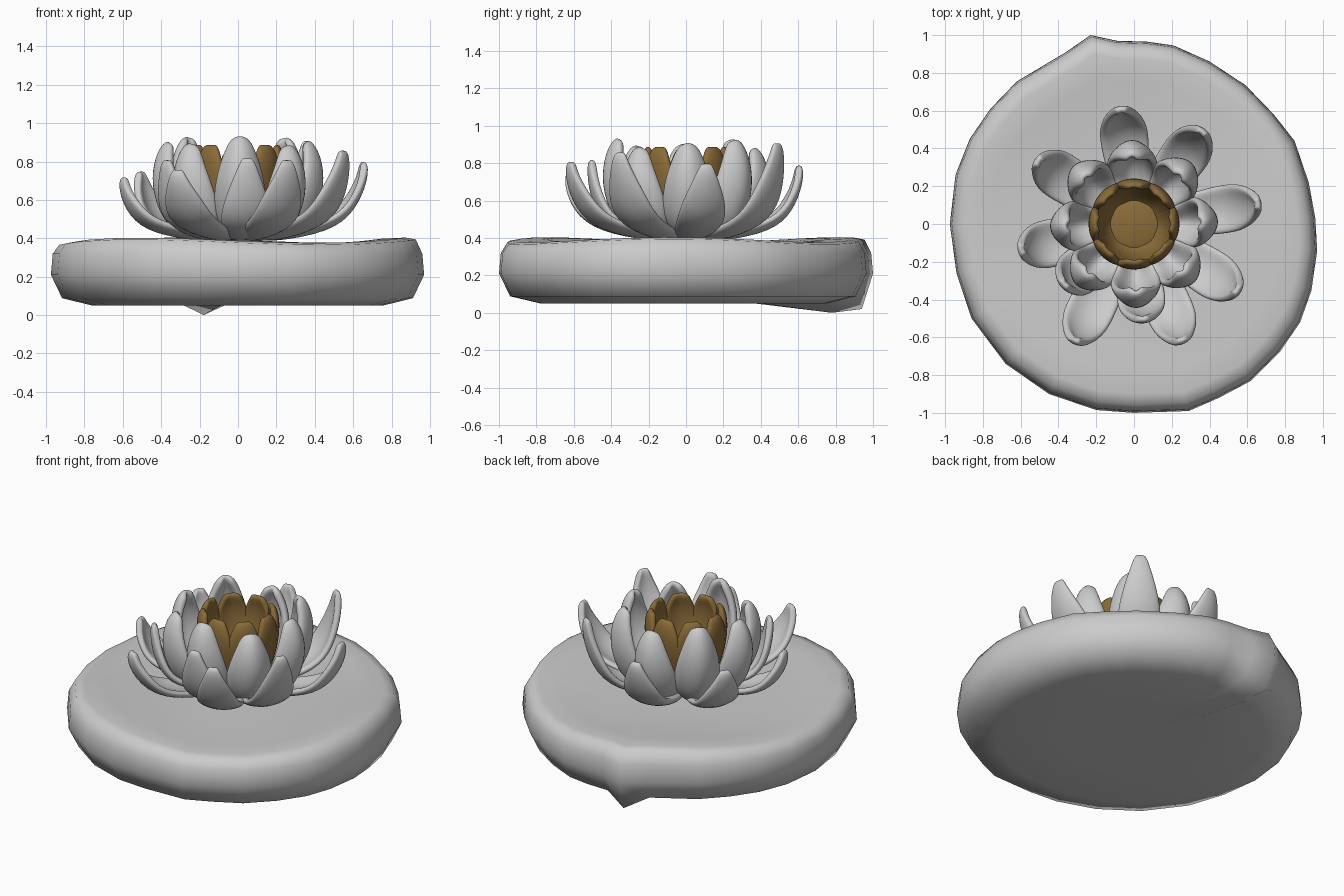
import bpy, bmesh, math
from mathutils import Vector

if "Cube" in bpy.data.objects:
    bpy.data.objects.remove(bpy.data.objects["Cube"])

brown = bpy.data.materials.new("brown")
brown.diffuse_color = (0.26, 0.15, 0.04, 1)
brown.use_nodes = True
brown.node_tree.nodes["Principled BSDF"].inputs["Base Color"].default_value = brown.diffuse_color


def make_object(name, bm, mat=None):
    bmesh.ops.recalc_face_normals(bm, faces=bm.faces)
    for f in bm.faces:
        f.smooth = True
    me = bpy.data.meshes.new(name)
    bm.to_mesh(me)
    bm.free()
    ob = bpy.data.objects.new(name, me)
    bpy.context.collection.objects.link(ob)
    if mat:
        me.materials.append(mat)
    return ob


# Lily pad: hand-shaped outline lofted through rim rings
outline = [(-.23, 1), (-.09, .97), (.07, .965), (.21, .945), (.4, .86), (.59, .735),
           (.74, .58), (.85, .44), (.925, .22), (.96, .03), (.97, -.14), (.94, -.35),
           (.88, -.52), (.77, -.68), (.62, -.83), (.45, -.92), (.29, -.99), (0, -1),
           (-.2, -.985), (-.45, -.9), (-.68, -.74), (-.86, -.5), (-.94, -.26),
           (-.975, 0), (-.945, .26), (-.87, .45), (-.76, .61), (-.62, .755), (-.36, .91)]
rings = [(.4, .05), (.78, .05), (.94, .088), (1, .21), (.99, .32), (.955, .375),
         (.9, .385), (.78, .38), (.55, .37), (.25, .375)]


def build_pad():
    bm = bmesh.new()
    loops = []
    n = len(outline)
    for k, (s, z) in enumerate(rings):
        loop = []
        for i, (x, y) in enumerate(outline):
            a = math.atan2(y, x)
            h = z
            if 5 <= k <= 7:      # gentle waves on the upper rim
                h += .014 * math.sin(3 * a + 1.8) + .005
            if k in (1, 2) and i == 0:   # drooping tip below
                h = 0 if k == 1 else .02
            loop.append(bm.verts.new((x * s, y * s, h)))
        loops.append(loop)
    for a, b in zip(loops, loops[1:]):
        for i in range(n):
            j = (i + 1) % n
            bm.faces.new((a[i], a[j], b[j], b[i]))
    for loop, z in ((loops[0], .05), (loops[-1], .38)):
        c = bm.verts.new((0, 0, z))
        for i in range(n):
            bm.faces.new((loop[i], loop[(i + 1) % n], c))
    make_object("lily_pad", bm)


# Cupped petal: strip swept along a (radius, height) spine
def petal(name, angle, spine, widths, cup, thick, mat=None):
    bm = bmesh.new()
    out = Vector((math.cos(angle), math.sin(angle), 0))
    side = Vector((-out.y, out.x, 0))
    up = Vector((0, 0, 1))
    rows = []
    for i, (r, z) in enumerate(spine):
        p0, p1 = spine[max(i - 1, 0)], spine[min(i + 1, len(spine) - 1)]
        d = Vector((p1[0] - p0[0], p1[1] - p0[1])).normalized()
        inward = out * -d.y + up * d.x
        w = widths[i]
        rows.append([bm.verts.new(out * r + up * z + side * (w * u)
                                  + inward * (cup * w * u * u))
                     for u in (-1, -.55, 0, .55, 1)])
    for a, b in zip(rows, rows[1:]):
        for j in range(4):
            bm.faces.new((a[j], a[j + 1], b[j + 1], b[j]))
    ob = make_object(name, bm, mat)
    sol = ob.modifiers.new("thickness", 'SOLIDIFY')
    sol.thickness = thick
    sol.offset = 0
    sub = ob.modifiers.new("smooth", 'SUBSURF')
    sub.levels = sub.render_levels = 2
    return ob


build_pad()

# Outer petals: tip x, tip y, tip z
tips = [(.67, .11, .78), (.37, .5, .89), (-.07, .62, .77), (-.52, .34, .73),
        (-.61, -.14, .70), (-.38, -.33, .79), (-.32, -.63, .74), (.05, -.52, .80),
        (.26, -.63, .79), (.56, -.36, .84)]
for i, (x, y, z) in enumerate(tips):
    r = math.hypot(x, y)
    h = z - .4
    spine = [(.1, .4), (.2 + .12 * r, .41), (.1 + .62 * r, .4 + .17 * h),
             (.06 + .83 * r, .4 + .5 * h), (r - .01, .4 + .85 * h), (r - .015, z + .02)]
    petal(f"outer_petal_{i + 1}", math.atan2(y, x), spine,
          [.06, .11, .135, .115, .06, .025], .3, .042)

# Inner petals: upright ring of deep cups with tips curling in
inner = [(.1, .4), (.27, .4), (.39, .5), (.445, .68), (.42, .83), (.36, .91)]
for i in range(8):
    lift = .025 * math.sin(i * 2.4)
    spine = [(r, z + lift * (z - .4) / .5) for r, z in inner]
    petal(f"inner_petal_{i + 1}", i * math.tau / 8 + .03, spine,
          [.06, .1, .135, .125, .085, .035], .95, .05)

# Brown heart: overlapping lobes around a hollow cup
heart = [(.06, .42), (.15, .46), (.2, .58), (.225, .72), (.225, .82), (.2, .89)]
for i in range(8):
    petal(f"heart_lobe_{i + 1}", i * math.tau / 8, heart,
          [.04, .07, .1, .105, .08, .04], .3, .04, brown)

# Brown cup floor
bm = bmesh.new()
bmesh.ops.create_uvsphere(bm, u_segments=24, v_segments=12, radius=1)
for v in bm.verts:
    v.co = Vector((v.co.x * .18, v.co.y * .18, .45 + v.co.z * .05))
make_object("heart_floor", bm, brown)
